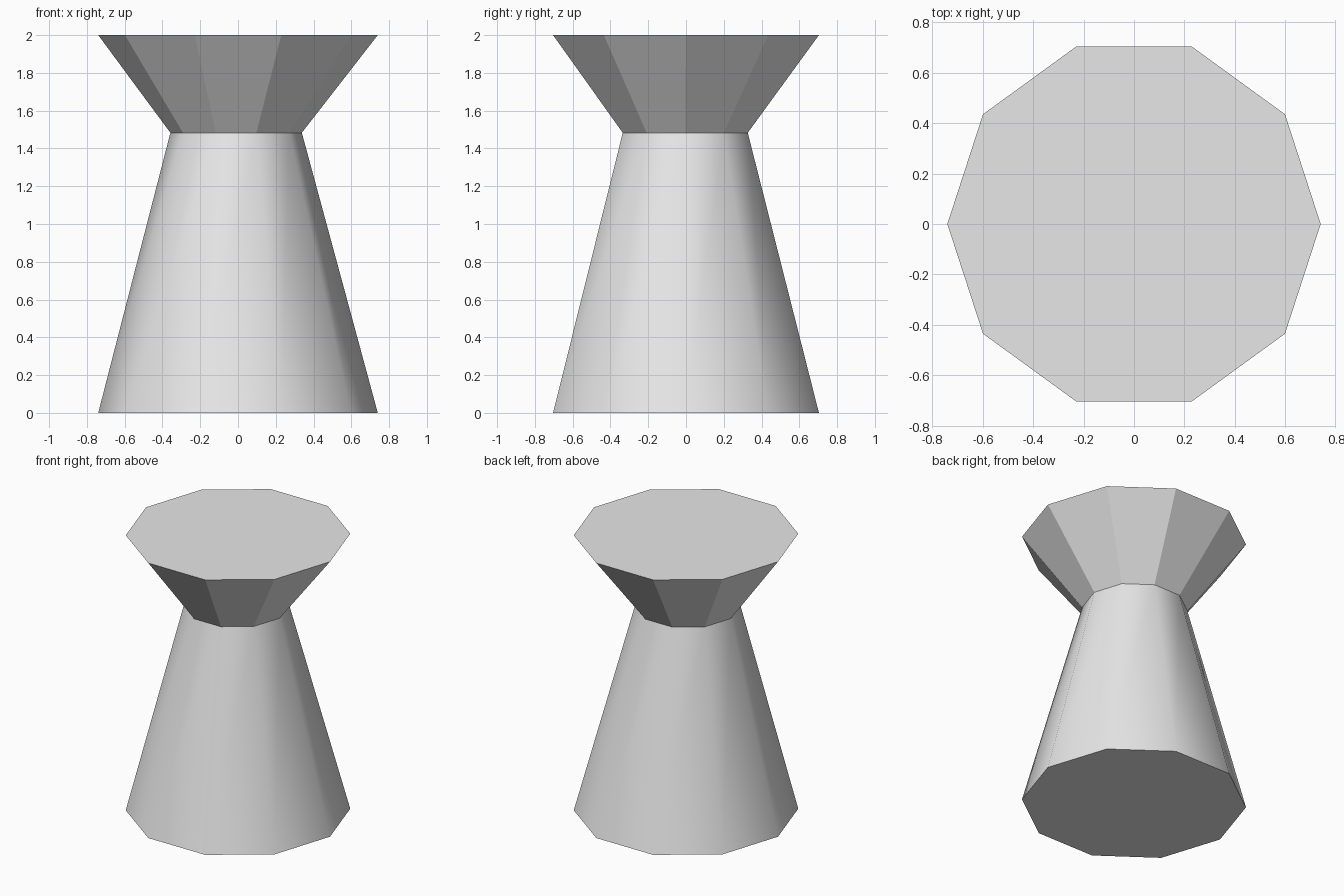
import bpy
import bmesh
import math

cube = bpy.data.objects.get("Cube")
if cube:
    bpy.data.objects.remove(cube, do_unlink=True)

SIDES = 10
RIM = 0.74
NECK_RADIUS, NECK_X, NECK_Y, NECK_Z = 0.348, -0.01, -0.004, 1.483

# Single grey material
grey = bpy.data.materials.new("grey")
grey.use_nodes = True
grey.diffuse_color = (0.8, 0.8, 0.8, 1)
grey.node_tree.nodes["Principled BSDF"].inputs["Base Color"].default_value = (0.8, 0.8, 0.8, 1)


def ring(bm, radius, x, y, z):
    turn = 2 * math.pi / SIDES
    return [bm.verts.new((x + radius * math.cos(i * turn),
                          y + radius * math.sin(i * turn), z))
            for i in range(SIDES)]


def frustum(name, low, high, cap_top, smooth):
    """Ten-sided tapered tube, closed at its outer end."""
    bm = bmesh.new()
    bottom, top = ring(bm, *low), ring(bm, *high)
    for i in range(SIDES):
        j = (i + 1) % SIDES
        side = bm.faces.new((bottom[i], bottom[j], top[j], top[i]))
        side.smooth = smooth
    bm.faces.new(top if cap_top else bottom[::-1])
    mesh = bpy.data.meshes.new(name)
    bm.to_mesh(mesh)
    bm.free()
    mesh.materials.append(grey)
    obj = bpy.data.objects.new(name, mesh)
    bpy.context.collection.objects.link(obj)
    return obj


neck = (NECK_RADIUS, NECK_X, NECK_Y, NECK_Z)

# Smooth tapered pedestal
frustum("pedestal", (RIM, 0, 0, 0), neck, cap_top=False, smooth=True)

# Faceted flared top
frustum("flared_top", neck, (RIM, 0, 0, 2), cap_top=True, smooth=False)
